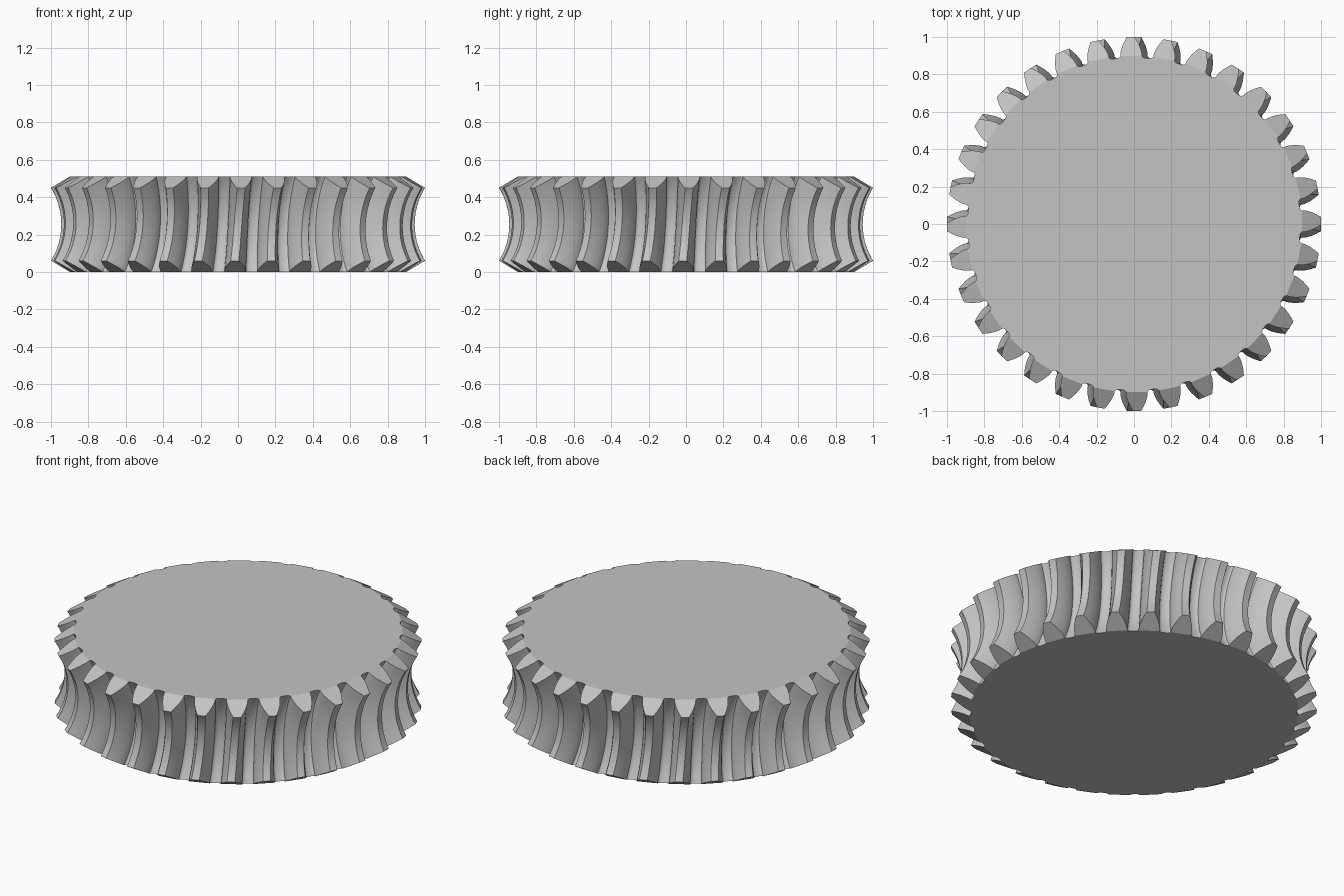
import bpy, bmesh
from math import pi, sin, cos, tan, acos

cube = bpy.data.objects.get("Cube")
if cube:
    bpy.data.objects.remove(cube, do_unlink=True)

TEETH = 32
PITCH_R = 0.889
MODULE = 2 * PITCH_R / TEETH
AXIS_R = 1.318            # distance of the mating worm axis
HALF_H = 0.255            # half thickness of the wheel
CHAMFER_R, CHAMFER_Z = 0.90, 0.195
STEPS = 16                # divisions across the wheel face

steel = bpy.data.materials.new("steel grey")
steel.use_nodes = True
colour = (0.55, 0.55, 0.55, 1)
steel.diffuse_color = colour
steel.node_tree.nodes["Principled BSDF"].inputs["Base Color"].default_value = colour


def half_tooth(r):
    """Half angular tooth thickness of an involute at radius r."""
    inv = lambda a: tan(a) - a
    pressure = pi / 9
    base = PITCH_R * cos(pressure)
    return pi / (2 * TEETH) + inv(pressure) - inv(acos(min(1, base / r)))


def end_angle(d):
    """Sweep angle at which an arc of radius d leaves the chamfered blank."""
    lo, hi = 0.0, 1.2
    for _ in range(40):
        mid = (lo + hi) / 2
        r, z = AXIS_R - d * cos(mid), d * sin(mid)
        slope = (HALF_H - CHAMFER_Z) / (1 - CHAMFER_R)
        if z > HALF_H or z > CHAMFER_Z + (1 - r) * slope:
            hi = mid
        else:
            lo = mid
    return lo


# Tooth section at the throat: root, fillet, corner of the chamfer, flank, tip
corner = AXIS_R - ((AXIS_R - CHAMFER_R) ** 2 + HALF_H ** 2) ** 0.5
flank = [(half_tooth(r), r) for r in (corner, 0.845, 0.865, 0.889, 0.917, 0.945)]
side = [(0.083, 0.819), (0.072, 0.822)] + flank
section = [(-a, r) for a, r in side] + [(a, r) for a, r in reversed(side)]

# Sweep every tooth section around the worm axis
bm = bmesh.new()
rings = [[] for _ in range(STEPS + 1)]
for tooth in range(TEETH):
    for a, r in section:
        d = AXIS_R - r
        limit = end_angle(d)
        for i, ring in enumerate(rings):
            phi = limit * (2 * i / STEPS - 1)
            ang = tooth * 2 * pi / TEETH + a + MODULE / 2 * phi / PITCH_R
            rad = AXIS_R - d * cos(phi)
            ring.append(bm.verts.new((rad * cos(ang), rad * sin(ang),
                                      HALF_H + d * sin(phi))))

count = len(rings[0])
for low, high in zip(rings, rings[1:]):
    for j in range(count):
        k = (j + 1) % count
        bm.faces.new((low[j], low[k], high[k], high[j]))

# Close both ends with chamfered tooth caps and flat discs
n = len(section)
for ring, up in ((rings[0], False), (rings[-1], True)):
    disc = []
    for t in range(0, count, n):
        cap = ring[t + 2:t + n - 2]
        for j in range(len(cap) // 2 - 1):
            quad = [cap[j], cap[-1 - j], cap[-2 - j], cap[j + 1]]
            bm.faces.new(quad if not up else quad[::-1])
        disc += ring[t:t + 3] + ring[t + n - 3:t + n]
    bm.faces.new(disc if up else disc[::-1])

bmesh.ops.recalc_face_normals(bm, faces=bm.faces)
mesh = bpy.data.meshes.new("worm_wheel")
bm.to_mesh(mesh)
bm.free()
mesh.materials.append(steel)
wheel = bpy.data.objects.new("worm_wheel", mesh)
bpy.context.collection.objects.link(wheel)

# Smooth the swept flanks, keep the tooth edges crisp
bpy.context.view_layer.objects.active = wheel
wheel.select_set(True)
bpy.ops.object.shade_smooth_by_angle(angle=pi / 6)
